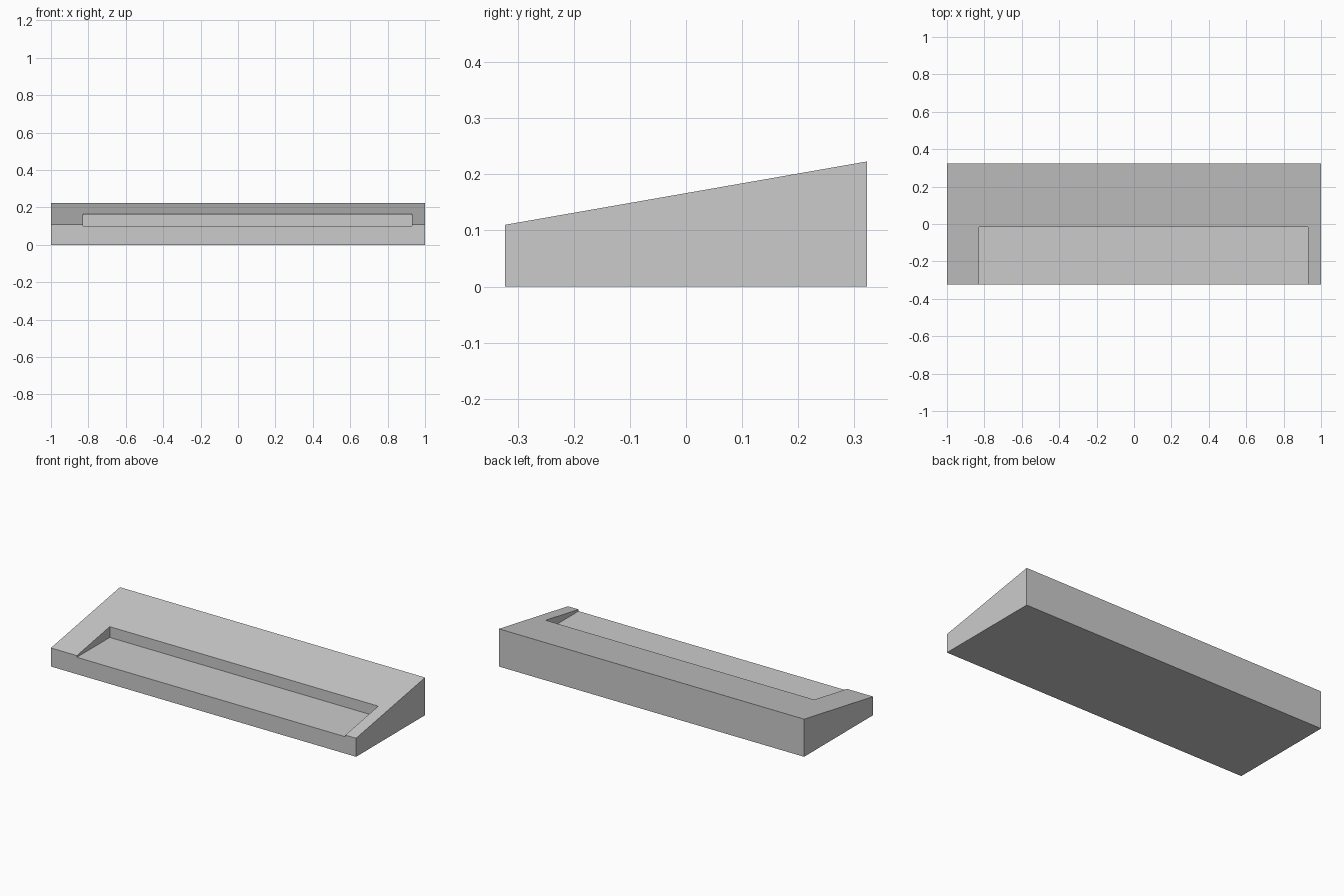
import bpy
import bmesh

if "Cube" in bpy.data.objects:
    bpy.data.objects.remove(bpy.data.objects["Cube"])

HALF_X, HALF_Y = 1.0, 0.323
FRONT_Z, BACK_Z = 0.11, 0.223
POCKET_L, POCKET_R = -0.83, 0.93
POCKET_BACK, FLOOR_Z = -0.015, 0.10


def top_z(y):
    """Height of the sloping top at depth y."""
    return FRONT_Z + (BACK_Z - FRONT_Z) * (y + HALF_Y) / (2 * HALF_Y)


bm = bmesh.new()


def v(x, y, z):
    return bm.verts.new((x, y, z))


def face(*verts):
    bm.faces.new(verts)


# Outer corners of the wedge
b_fl, b_fr = v(-HALF_X, -HALF_Y, 0), v(HALF_X, -HALF_Y, 0)
b_bl, b_br = v(-HALF_X, HALF_Y, 0), v(HALF_X, HALF_Y, 0)
t_fl, t_fr = v(-HALF_X, -HALF_Y, FRONT_Z), v(HALF_X, -HALF_Y, FRONT_Z)
t_bl, t_br = v(-HALF_X, HALF_Y, BACK_Z), v(HALF_X, HALF_Y, BACK_Z)

# Pocket rim and floor corners, open at the front
r_fl, r_bl, r_br, r_fr = [v(x, y, top_z(y)) for x, y in (
    (POCKET_L, -HALF_Y), (POCKET_L, POCKET_BACK),
    (POCKET_R, POCKET_BACK), (POCKET_R, -HALF_Y))]
f_fl, f_bl, f_br, f_fr = [v(r.co.x, r.co.y, FLOOR_Z)
                          for r in (r_fl, r_bl, r_br, r_fr)]

# Bottom, back and ends
face(b_fl, b_bl, b_br, b_fr)
face(b_bl, t_bl, t_br, b_br)
face(b_fl, t_fl, t_bl, b_bl)
face(b_fr, b_br, t_br, t_fr)
# Front with its lowered lip
face(b_fl, b_fr, t_fr, r_fr, f_fr, f_fl, r_fl, t_fl)
# Sloping top around the pocket
face(t_fl, r_fl, r_bl, t_bl)
face(r_bl, r_br, t_br, t_bl)
face(r_fr, t_fr, t_br, r_br)
# Pocket floor and walls
face(f_fl, f_fr, f_br, f_bl)
face(r_fl, f_fl, f_bl, r_bl)
face(r_bl, f_bl, f_br, r_br)
face(r_br, f_br, f_fr, r_fr)
bmesh.ops.recalc_face_normals(bm, faces=bm.faces)

mesh = bpy.data.meshes.new("wedge_base")
bm.to_mesh(mesh)
bm.free()

grey = bpy.data.materials.new("light grey")
grey.diffuse_color = (0.6, 0.6, 0.6, 1)
grey.use_nodes = True
grey.node_tree.nodes["Principled BSDF"].inputs["Base Color"].default_value = grey.diffuse_color
mesh.materials.append(grey)
bpy.context.collection.objects.link(bpy.data.objects.new("wedge_base", mesh))
